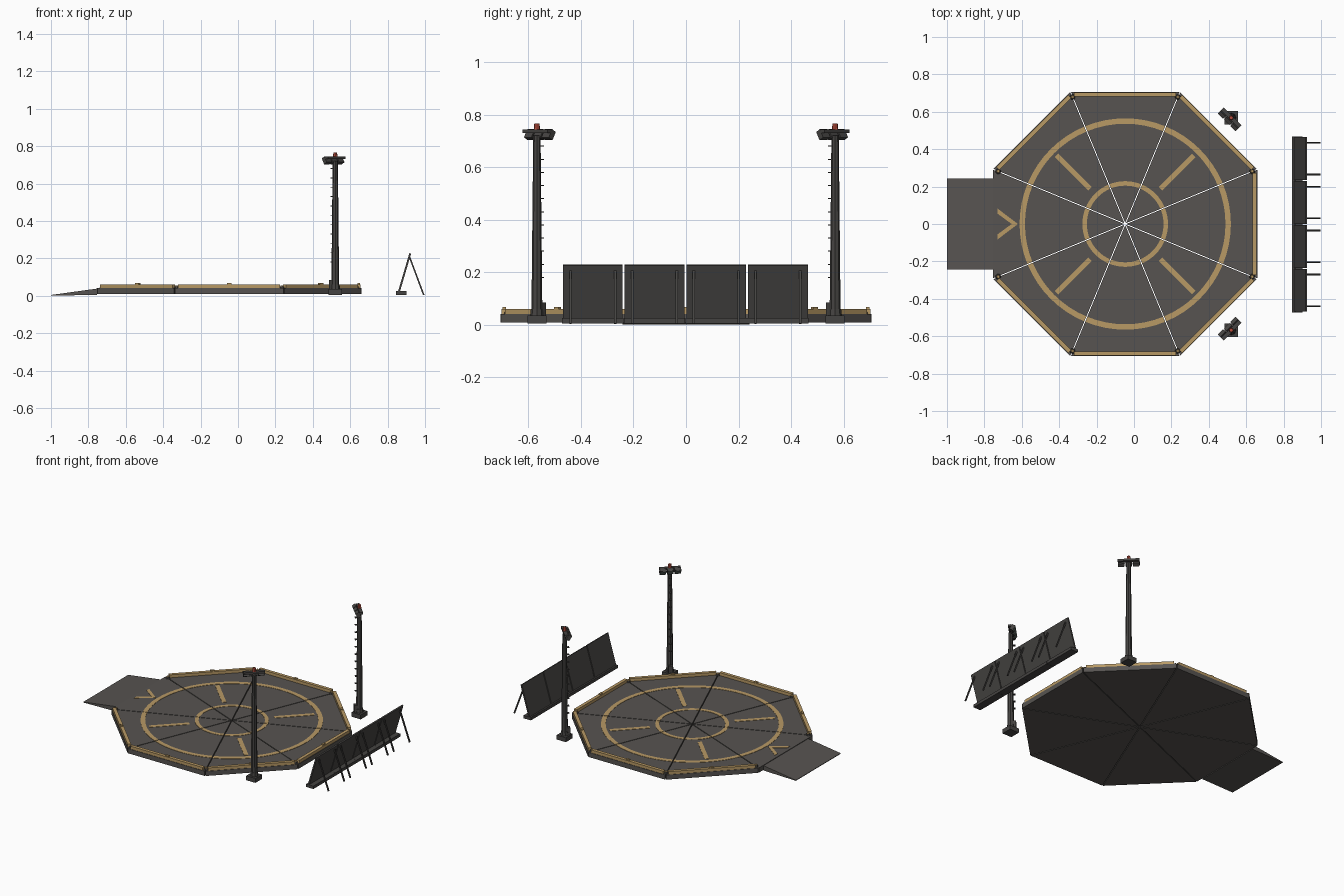
import bpy, bmesh
from math import pi, sin, cos, tan, radians
from mathutils import Matrix, Vector

cube = bpy.data.objects.get("Cube")
if cube:
    bpy.data.objects.remove(cube, do_unlink=True)


def material(name, rgb):
    m = bpy.data.materials.new(name)
    m.use_nodes = True
    m.diffuse_color = (*rgb, 1)
    m.node_tree.nodes["Principled BSDF"].inputs["Base Color"].default_value = (*rgb, 1)
    return m


DECK = material("deck grey", (0.095, 0.088, 0.082))
METAL = material("dark metal", (0.06, 0.057, 0.054))
PAINT = material("ochre paint", (0.48, 0.32, 0.13))
RED = material("beacon red", (0.5, 0.08, 0.05))
GLASS = material("lamp glass", (0.09, 0.11, 0.10))


def finish(bm, name, mat, matrix=Matrix()):
    bmesh.ops.recalc_face_normals(bm, faces=bm.faces)
    mesh = bpy.data.meshes.new(name)
    bm.to_mesh(mesh)
    bm.free()
    mesh.materials.append(mat)
    ob = bpy.data.objects.new(name, mesh)
    ob.matrix_world = matrix
    bpy.context.collection.objects.link(ob)
    return ob


def prism(name, points, z0, z1, mat, matrix=Matrix()):
    """Extrude a flat outline from z0 to z1."""
    bm = bmesh.new()
    face = bm.faces.new([bm.verts.new((x, y, z0)) for x, y in points])
    top = bmesh.ops.extrude_face_region(bm, geom=[face])["geom"]
    for v in top:
        if isinstance(v, bmesh.types.BMVert):
            v.co.z = z1
    return finish(bm, name, mat, matrix)


def box(name, size, centre, mat, matrix=Matrix()):
    bm = bmesh.new()
    bmesh.ops.create_cube(bm, size=1)
    bmesh.ops.scale(bm, vec=size, verts=bm.verts)
    return finish(bm, name, mat, matrix @ Matrix.Translation(centre))


def cone(name, r0, r1, z0, z1, sides, mat, matrix=Matrix()):
    bm = bmesh.new()
    bmesh.ops.create_cone(bm, cap_ends=True, segments=sides, radius1=r0, radius2=r1, depth=z1 - z0)
    return finish(bm, name, mat, matrix @ Matrix.Translation((0, 0, (z0 + z1) / 2)))


def strut(name, start, end, width, thick, mat, matrix=Matrix()):
    """Bar between two points, its width along local x."""
    a, b = Vector(start), Vector(end)
    turn = (b - a).to_track_quat('Z', 'X').to_matrix().to_4x4()
    return box(name, (width, thick, (b - a).length), (0, 0, 0), mat,
               matrix @ Matrix.Translation((a + b) / 2) @ turn)


# Landing pad: eight separate wedges around a centre
PAD = Matrix.Translation((-0.047, 0, 0))
APOTHEM, GAP, TOP = 0.706, 0.0025, 0.04
HALF = pi / 8


def arc_band(r0, r1, steps=8):
    """Outline of the part of a ring that lies on one wedge."""
    def side(r):
        limit = HALF - GAP / r
        return [(r * cos(t), r * sin(t)) for t in
                [limit * (2 * i / steps - 1) for i in range(steps + 1)]]
    return side(r1) + side(r0)[::-1]


for k in range(8):
    turn = PAD @ Matrix.Rotation(k * pi / 4, 4, 'Z')
    edge = APOTHEM * tan(HALF) - GAP / cos(HALF)
    prism("pad_wedge", [(GAP / sin(HALF), 0), (APOTHEM, -edge), (APOTHEM, edge)],
          0.008, TOP, DECK, turn)
    # Painted rings and diagonal bars
    for r0, r1 in ((0.205, 0.229), (0.536, 0.565)):
        prism("painted_ring", arc_band(r0, r1), TOP, TOP + 0.002, PAINT, turn)
    if k % 2:
        box("painted_bar", (0.252, 0.027, 0.002), (0.393, 0, TOP + 0.001), PAINT, turn)
    # Raised kerb on every side but the ramp side
    if k != 4:
        box("kerb", (0.022, 0.545, 0.02), (0.692, 0, TOP + 0.01), PAINT, turn)
        box("kerb_light", (0.014, 0.025, 0.007), (0.692, 0, 0.0635), PAINT, turn)
    # Corner lamps
    corner = turn @ Matrix.Rotation(HALF, 4, 'Z') @ Matrix.Translation((0.735, 0, 0))
    cone("corner_lamp_base", 0.015, 0.012, TOP, 0.05, 8, METAL, corner)
    cone("corner_lamp", 0.009, 0.007, 0.05, 0.056, 8, PAINT, corner)

# Chevron at the ramp end
prism("painted_chevron",
      [(-0.573, 0), (-0.682, 0.082), (-0.682, 0.055), (-0.607, 0),
       (-0.682, -0.055), (-0.682, -0.082)], TOP, TOP + 0.002, PAINT, PAD)

# Ramp: wedge profile stood on edge
prism("ramp", [(-1, 0), (-0.755, 0.005), (-0.755, 0.038), (-1, 0.004)],
      -0.242, 0.242, DECK, Matrix.Rotation(pi / 2, 4, 'X'))


# Floodlight masts, each head turned toward the pad
def mast(side):
    place = Matrix.Translation((0.52, 0.568 * side, 0))
    box("mast_base", (0.07, 0.072, 0.03), (0, 0, 0.02), METAL, place)
    aim = place @ Matrix.Rotation(radians(180 + 45 * side), 4, 'Z')
    cone("mast_pole", 0.021, 0.014, 0.035, 0.72, 8, METAL, aim)
    cone("mast_collar", 0.026, 0.023, 0.035, 0.06, 8, METAL, aim)
    box("mast_control_box", (0.02, 0.028, 0.05), (0.024, 0, 0.06), METAL, aim)
    for i in range(11):
        box("mast_rung", (0.022, 0.016, 0.004), (0.018, 0, 0.18 + i * 0.05), METAL, aim)
    # Head: crossbar, tilted floodlights and beacon
    box("head_bar", (0.022, 0.135, 0.014), (0, 0, 0.737), METAL, aim)
    for y in (-0.047, 0, 0.047):
        lamp = aim @ Matrix.Translation((0.016, y, 0.724)) @ Matrix.Rotation(radians(30), 4, 'Y')
        box("floodlight", (0.022, 0.04, 0.036), (0, 0, 0), METAL, lamp)
        box("floodlight_glass", (0.004, 0.034, 0.03), (0.012, 0, 0), GLASS, lamp)
    cone("beacon", 0.012, 0.010, 0.744, 0.766, 8, RED, aim)


mast(1)
mast(-1)

# Blast deflector: four leaning panels with rear props
for y in (-0.355, -0.12, 0.115, 0.35):
    place = Matrix.Translation((0, y, 0))
    box("deflector_foot", (0.055, 0.234, 0.02), (0.873, 0, 0.015), METAL, place)
    strut("deflector_panel", (0.86, 0, 0.02), (0.921, 0, 0.227), 0.01, 0.228, METAL, place)
    for s in (-0.085, 0.085):
        strut("deflector_prop", (0.918, s, 0.205), (0.993, s, 0.004), 0.008, 0.009, METAL, place)
